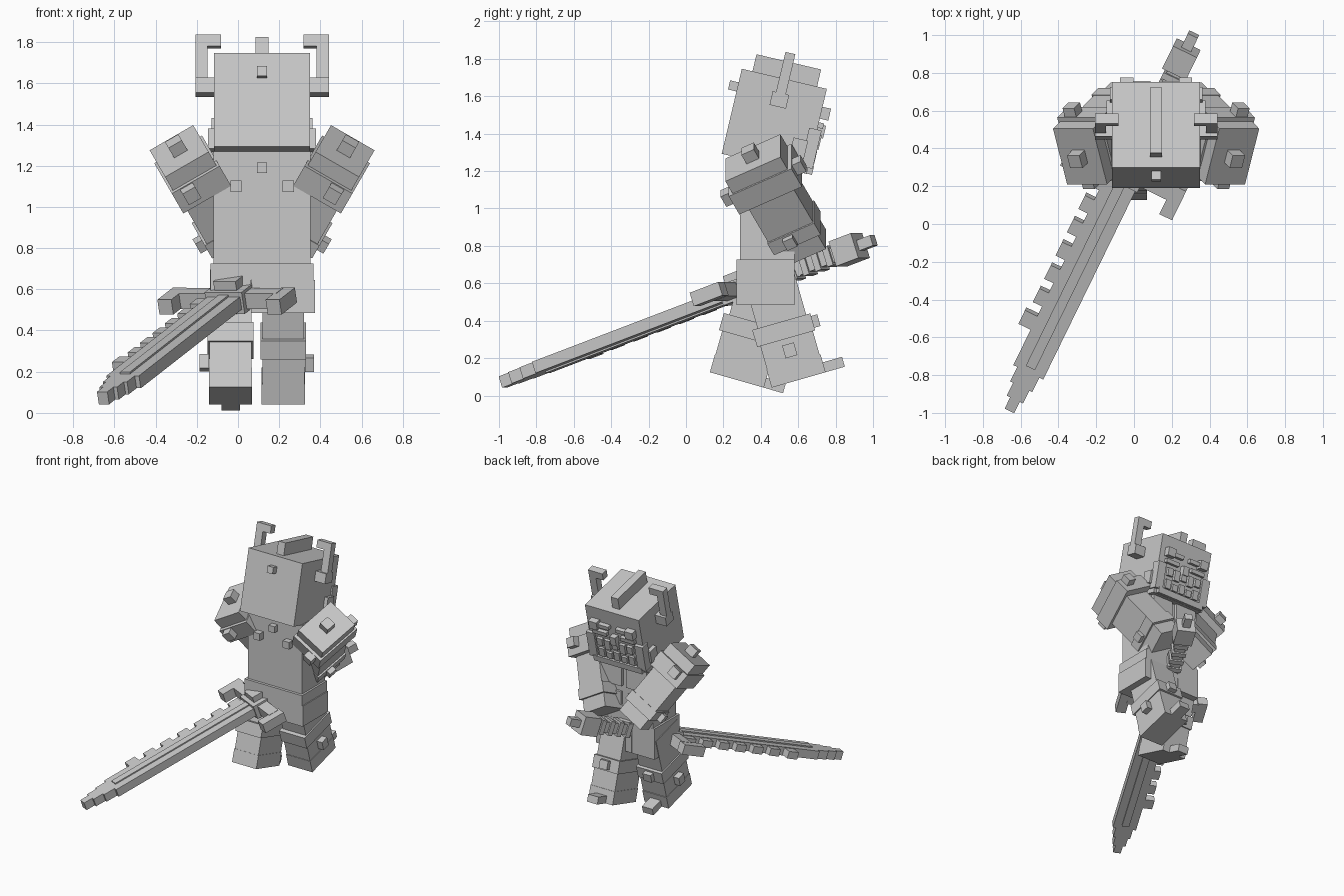
import bpy, bmesh, math
from mathutils import Matrix, Vector

mat = bpy.data.materials.new("plain grey")
mat.diffuse_color = (0.58, 0.58, 0.58, 1)
CX = 0.117  # centre line of the figure


def box(name, M, x, y, z):
    """Box spanning the given (low, high) ranges in the frame M."""
    bm = bmesh.new()
    bmesh.ops.create_cube(bm, size=1)
    c = Vector([(r[0] + r[1]) / 2 for r in (x, y, z)])
    s = [abs(r[1] - r[0]) for r in (x, y, z)]
    bm.transform(M @ Matrix.Translation(c) @ Matrix.Diagonal((*s, 1)))
    me = bpy.data.meshes.new(name)
    bm.to_mesh(me)
    bm.free()
    me.materials.append(mat)
    ob = bpy.data.objects.new(name, me)
    bpy.context.collection.objects.link(ob)
    return ob


def stud(name, M, c, s):
    box(name, M, *[(v - s / 2, v + s / 2) for v in c])


def frame(loc, rx=0, ry=0):
    return (Matrix.Translation(loc) @ Matrix.Rotation(math.radians(ry), 4, 'Y')
            @ Matrix.Rotation(math.radians(rx), 4, 'X'))


# Torso, belt and skirt
T = frame((CX, 0.437, 0))
box("torso", T, (-0.235, 0.235), (-0.147, 0.142), (0.58, 1.27))
box("belt", T, (-0.25, 0.25), (-0.168, 0.143), (0.645, 0.726))
box("belt_buckle", T, (-0.05, 0.05), (0.14, 0.175), (0.635, 0.735))
box("left_skirt", T, (-0.25, -0.055), (-0.168, 0.143), (0.485, 0.645))
box("right_skirt", T, (-0.052, 0.257), (-0.168, 0.143), (0.485, 0.645))
for s in (-1, 1):
    stud("back_stud", T, (s * 0.127, -0.165, 1.1), 0.055)
    box("chest_plate", T, (s * 0.02, s * 0.2), (0.14, 0.17), (1.0, 1.2))
    box("rib_plate", T, (s * 0.03, s * 0.17), (0.14, 0.16), (0.85, 0.95))
stud("back_stud", T, (0, -0.165, 1.19), 0.05)

# Head, tilted down towards the sword
H = frame((CX, 0.472, 1.466), -13.3)
h = 0.2335
box("head", H, (-h, h), (-h, h), (-h, h))
box("crest", H, (-0.031, 0.031), (-0.175, 0.18), (h, 0.327))
stud("head_back_stud", H, (0, -0.255, 0.134), 0.05)
for s in (-1, 1):
    box("horn_base", H, (s * h, s * 0.324), (-0.045, 0.045), (0.08, 0.155))
    box("horn", H, (s * 0.265, s * 0.324), (-0.027, 0.027), (0.155, 0.375))
    box("horn_tip", H, (s * 0.2, s * 0.265), (-0.027, 0.027), (0.318, 0.375))
    box("brow", H, (s * 0.03, s * 0.13), (h, 0.265), (0.085, 0.115))
    box("brow_end", H, (s * 0.12, s * 0.19), (h, 0.28), (0.07, 0.135))
    box("eye_guard", H, (s * 0.06, s * 0.18), (h, 0.262), (0.02, 0.05))
    box("mask_side", H, (s * 0.175, s * 0.245), (0.19, 0.258), (-0.2, 0.01))
    box("cheek_guard", H, (s * h, s * 0.262), (0.12, 0.2), (-0.16, -0.06))
box("mask_plate", H, (-0.18, 0.18), (h, 0.243), (-0.21, -0.01))
box("jaw_bar", H, (-0.21, 0.21), (h, 0.262), (-0.232, -0.185))
box("nose", H, (-0.025, 0.025), (h, 0.275), (-0.03, 0.04))
for i in range(5):
    x = -0.13 + 0.065 * i
    long = 0.02 * (i % 2)
    box("upper_tooth", H, (x - 0.024, x + 0.024), (h, 0.265), (-0.075 - long, -0.015))
    box("lower_tooth", H, (x - 0.024, x + 0.024), (h, 0.26), (-0.175, -0.105 - long))

# Legs, striding
for side, x, a, s in (("left", -0.036, -16, -1), ("right", 0.22, 16, 1)):
    L = frame((x, 0.437, 0.66), a)
    w = 0.105
    box(side + "_thigh", L, (-w + .004, w - .004), (-0.135, 0.135), (-0.28, 0))
    box(side + "_knee_band", L, (-w - .006, w + .006), (-0.165, 0.158), (-0.37, -0.275))
    box(side + "_knee_stud", L, (-0.035, 0.035), (0.15, 0.192), (-0.355, -0.29))
    box(side + "_shin", L, (-w + .003, w - .003), (-0.147, 0.145), (-0.5, -0.37))
    box(side + "_boot", L, (-w, w), (-0.15, 0.15), (-0.6, -0.5))
    box(side + "_toe", L, (-0.045, 0.045), (0.15, 0.257), (-0.6, -0.545))
    box(side + "_shin_stud", L, (s * w, s * 0.15), (-0.035, 0.03), (-0.47, -0.4))

# Arms, reaching forwards and inwards to the grip
for side, s in (("left", -1), ("right", 1)):
    A = frame((CX + s * 0.356, 0.405, 1.19), 27, 30 * s)
    box(side + "_shoulder_top", A, (-0.122, 0.122), (-0.165, 0.165), (0.015, 0.105))
    box(side + "_shoulder_rim", A, (-0.134, 0.134), (-0.188, 0.188), (-0.105, 0.02))
    stud(side + "_shoulder_stud", A, (0, 0, 0.13), 0.075)
    for e in (-1, 1):
        stud(side + "_shoulder_stud", A, (s * 0.055, e * 0.205, -0.02), 0.07)
    box(side + "_upper_arm", A, (-0.11, 0.11), (-0.135, 0.135), (-0.34, -0.1))
    box(side + "_cuff", A, (-0.122, 0.122), (-0.14, 0.14), (-0.42, -0.34))
    box(side + "_cuff_stud", A, (s * 0.12, s * 0.158), (-0.055, 0.005), (-0.41, -0.35))
    box(side + "_hand", A, (-0.105, 0.105), (-0.12, 0.12), (-0.52, -0.42))

# Sword frame: local y runs from tip to pommel, local x across, z up from the flat
d = Vector((0.489, 1, 0.382)).normalized()
w = d.cross(Vector((0, 0, 1))).normalized()
n = w.cross(d)
S = Matrix((w, d, n)).transposed().to_4x4()
S = Matrix.Translation((-0.655, -0.98, 0.072)) @ S

# Blade steps down to the tip
for y0, y1, hw in ((0, .07, .028), (.07, .15, .048), (.15, .24, .065), (.24, 1.46, .088)):
    box("blade", S, (-hw, hw), (y0, y1), (-0.032, 0.032))
box("fuller", S, (-0.027, 0.027), (0.27, 1.46), (-0.041, 0.041))
for i in range(7):
    y = 0.5 + 0.145 * i
    reach = 0.16 if i == 0 else 0.142
    box("blade_tooth", S, (-reach, -0.08), (y - 0.042, y + 0.042), (-0.027, 0.027))

# Guard, grip and pommel
box("guard", S, (-0.27, 0.27), (1.45, 1.53), (-0.04, 0.04))
box("guard_block", S, (-0.1, 0.1), (1.42, 1.57), (-0.055, 0.055))
box("guard_crest", S, (-0.06, 0.06), (1.45, 1.55), (0.05, 0.1))
for s in (-1, 1):
    box("guard_end", S, (s * 0.255, s * 0.33), (1.36, 1.54), (-0.038, 0.038))
box("grip", S, (-0.04, 0.04), (1.5, 2.15), (-0.04, 0.04))
for i in range(7):
    y = 1.62 + 0.075 * i
    box("grip_ring", S, (-0.054, 0.054), (y - 0.018, y + 0.018), (-0.054, 0.054))
box("pommel", S, (-0.07, 0.07), (2.11, 2.25), (-0.07, 0.07))
box("pommel_spike", S, (-0.029, 0.029), (2.25, 2.335), (-0.029, 0.029))
